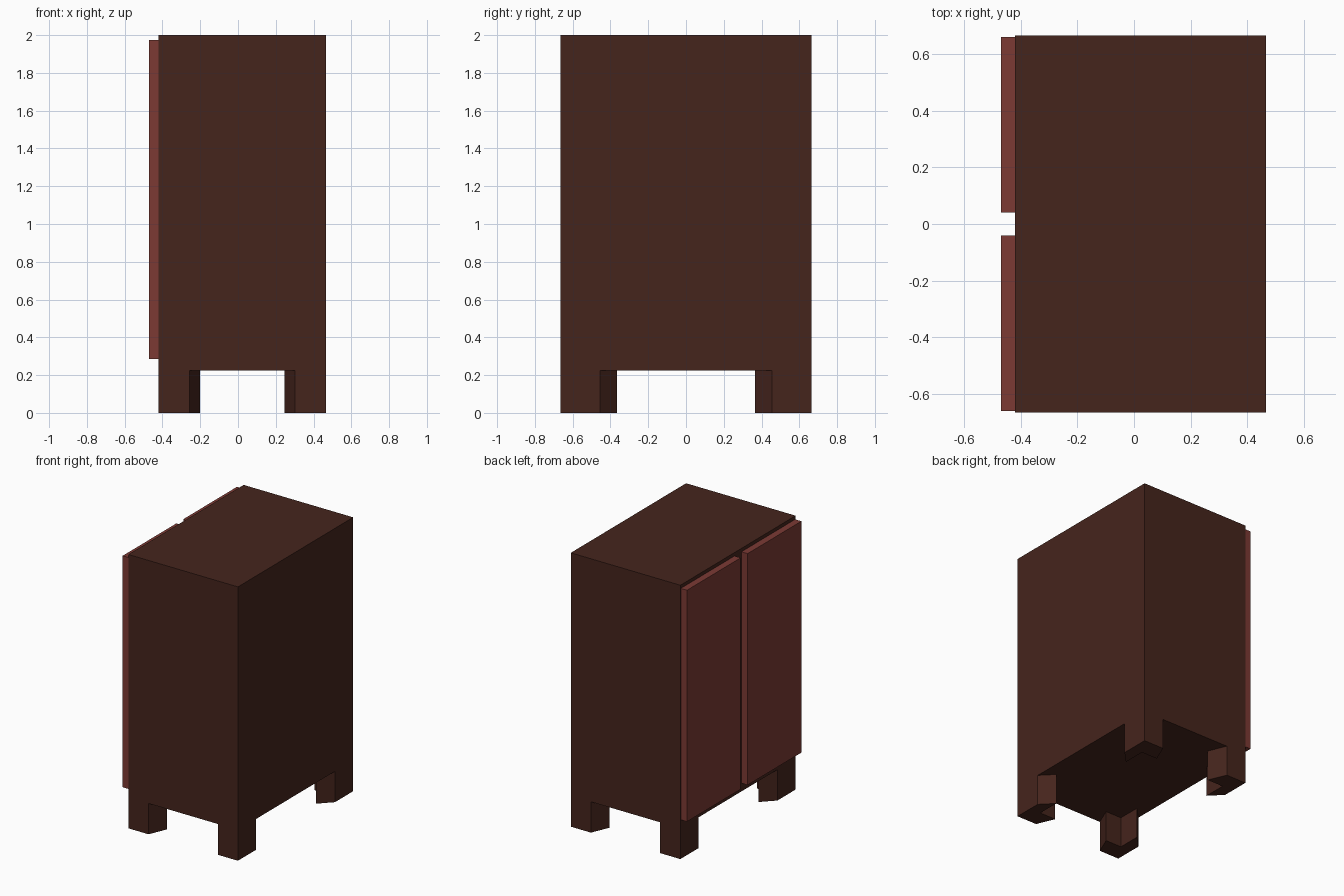
import bpy, bmesh

if "Cube" in bpy.data.objects:
    bpy.data.objects.remove(bpy.data.objects["Cube"])

CX = 0.0225            # centre of the carcass in x
HX, HY = 0.4425, 0.665  # carcass half sizes
LEG_H, TOP = 0.225, 2.0


def material(name, rgb):
    m = bpy.data.materials.new(name)
    m.diffuse_color = (*rgb, 1)
    m.use_nodes = True
    m.node_tree.nodes["Principled BSDF"].inputs["Base Color"].default_value = m.diffuse_color
    return m


wood = material("dark_wood", (0.06, 0.018, 0.012))
door_red = material("door_wood", (0.2, 0.042, 0.034))


def prism(name, outline, z0, z1, mat):
    """Extrude a flat outline from z0 up to z1."""
    bm = bmesh.new()
    face = bm.faces.new([bm.verts.new((x, y, z0)) for x, y in outline])
    ext = bmesh.ops.extrude_face_region(bm, geom=[face], use_keep_orig=True)
    top = [g for g in ext["geom"] if isinstance(g, bmesh.types.BMVert)]
    bmesh.ops.translate(bm, verts=top, vec=(0, 0, z1 - z0))
    bmesh.ops.recalc_face_normals(bm, faces=bm.faces)
    mesh = bpy.data.meshes.new(name)
    bm.to_mesh(mesh)
    bm.free()
    mesh.materials.append(mat)
    obj = bpy.data.objects.new(name, mesh)
    bpy.context.collection.objects.link(obj)
    return obj


def rect(x0, x1, y0, y1):
    return [(x0, y0), (x1, y0), (x1, y1), (x0, y1)]


# carcass
prism("cabinet_body", rect(CX - HX, CX + HX, -HY, HY), LEG_H, TOP, wood)

# corner bracket feet: L-shaped, with splayed ends running to an inset inner wall
OX, OY, S = 0.28, 0.455, 0.8
bracket = [(HX, HY), (HX, OY), (HX * S, OY * S), (HX * S, HY * S),
           (OX * S, HY * S), (OX, HY)]
for sx, xname in ((-1, "left"), (1, "right")):
    for sy, yname in ((-1, "front"), (1, "back")):
        prism(f"{yname}_{xname}_foot",
              [(CX + sx * x, sy * y) for x, y in bracket], 0, LEG_H, wood)

# pair of doors on the left side
for name, y0, y1 in (("front_door", -0.66, -0.04), ("back_door", 0.04, 0.66)):
    prism(name, rect(-0.47, -0.42, y0, y1), 0.285, 1.975, door_red)
